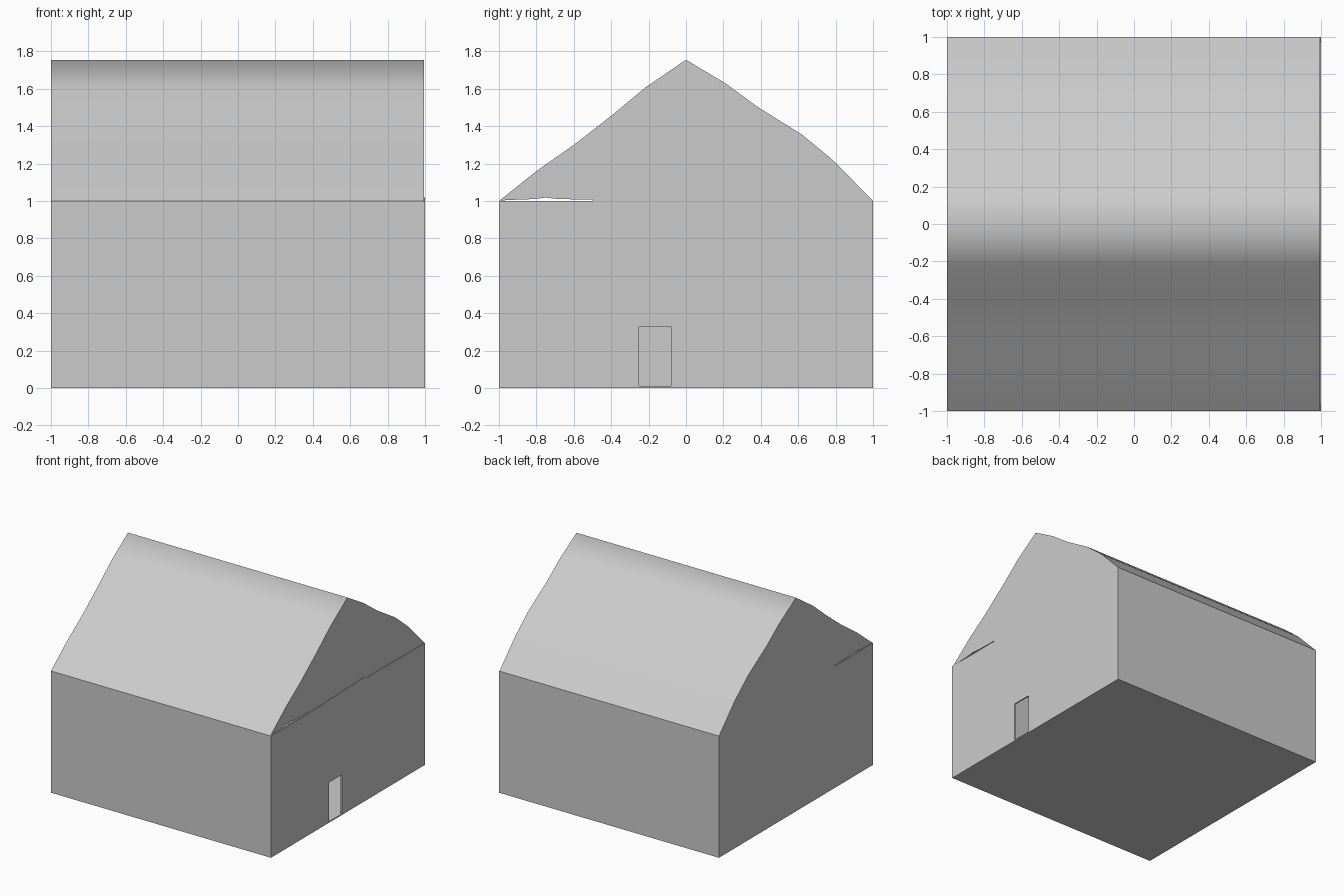
import bpy, bmesh, math

if "Cube" in bpy.data.objects:
    bpy.data.objects.remove(bpy.data.objects["Cube"])

T = 0.01  # plate thickness


def extrude_profile(name, pts, x0, x1, smooth=None):
    """Extrude a closed (y, z) profile along x."""
    bm = bmesh.new()
    face = bm.faces.new([bm.verts.new((x0, y, z)) for y, z in pts])
    ext = bmesh.ops.extrude_face_region(bm, geom=[face])
    verts = [g for g in ext["geom"] if isinstance(g, bmesh.types.BMVert)]
    bmesh.ops.translate(bm, verts=verts, vec=(x1 - x0, 0, 0))
    bmesh.ops.recalc_face_normals(bm, faces=bm.faces)
    mesh = bpy.data.meshes.new(name)
    bm.to_mesh(mesh)
    bm.free()
    obj = bpy.data.objects.new(name, mesh)
    bpy.context.collection.objects.link(obj)
    if smooth:
        bpy.ops.object.select_all(action='DESELECT')
        obj.select_set(True)
        bpy.context.view_layer.objects.active = obj
        bpy.ops.object.shade_smooth_by_angle(angle=math.radians(smooth))
    return obj


def rect(y0, y1, z0, z1):
    return [(y0, z0), (y1, z0), (y1, z1), (y0, z1)]


# Floor and plain walls
extrude_profile("floor", rect(-1, 1, 0, T), -1, 1)
extrude_profile("left_wall", rect(-1, 1, T, 1), -1, -1 + T)
extrude_profile("front_wall", rect(-1, -1 + T, T, 1), -1 + T, 1 - T)
extrude_profile("back_wall", rect(1 - T, 1, T, 1), -1 + T, 1 - T)

# Right wall with the doorway and a slightly uneven top edge
extrude_profile("right_wall", [
    (-1, T), (-0.25, T), (-0.25, 0.33), (-0.08, 0.33), (-0.08, T),
    (1, T), (1, 1), (0.25, 1.005), (0.22, 1.02), (-0.5, 1), (-1, 1),
], 1 - T, 1)

# Roof with hand-drawn slopes and a thin gap under the front part
extrude_profile("roof", [
    (-1, 1), (-0.96, 1.005), (-0.82, 1.01), (-0.75, 1.018), (-0.68, 1.01),
    (-0.5, 1.008), (-0.5, 1), (1, 1),
    (0.8, 1.205), (0.76, 1.24), (0.62, 1.355), (0.38, 1.505), (0.21, 1.63),
    (0, 1.755), (-0.22, 1.605), (-0.4, 1.455), (-0.6, 1.30), (-0.8, 1.16),
], -1, 0.995, smooth=80)
